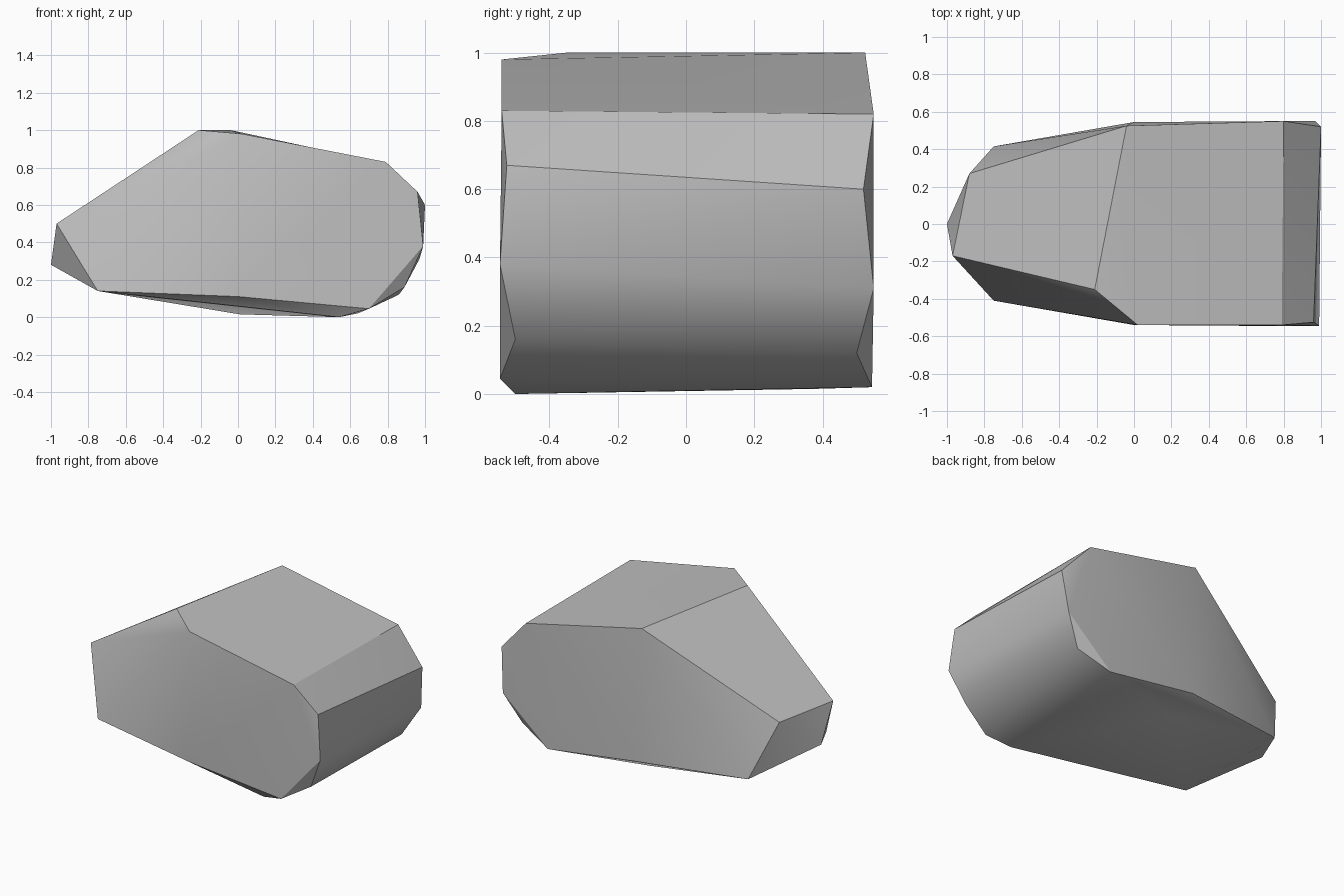
import bpy
import bmesh
import math

default = bpy.data.objects.get("Cube")
if default:
    bpy.data.objects.remove(default, do_unlink=True)

# Stone colour
stone = bpy.data.materials.new("stone_grey")
stone.use_nodes = True
grey = (0.52, 0.52, 0.52, 1)
stone.diffuse_color = grey
stone.node_tree.nodes["Principled BSDF"].inputs["Base Color"].default_value = grey

# Corner points of the boulder, grouped by side
front_rim = [(-.21, -.35, 1), (.02, -.54, .98), (.79, -.54, .83),
             (.96, -.525, .67), (.99, -.545, .38), (.89, -.5, .16),
             (.7, -.545, .045), (.54, -.5, 0), (0, -.54, .11),
             (-.75, -.41, .14)]
back_rim = [(-.04, .525, 1), (.8, .55, .82), (1, .52, .6),
            (.97, .55, .31), (.86, .5, .12), (.64, .545, .02),
            (0, .545, .11), (-.75, .415, .14)]
blunt_nose = [(-.97, -.17, .5), (-1, 0, .28), (-.88, .27, .5)]
underside = [(.01, .38, .015)]

# Wrap the corners in a convex skin
bm = bmesh.new()
for point in front_rim + back_rim + blunt_nose + underside:
    bm.verts.new(point)
bmesh.ops.convex_hull(bm, input=bm.verts[:])
bmesh.ops.dissolve_limit(bm, angle_limit=math.radians(1.5),
                         verts=bm.verts[:], edges=bm.edges[:])
bmesh.ops.recalc_face_normals(bm, faces=bm.faces[:])

# Smooth faces, crisp edges, except along the rounded lower end
for face in bm.faces:
    face.smooth = True
for edge in bm.edges:
    a, b = (v.co for v in edge.verts)
    along_y = abs(a.y - b.y) > 0.8
    rounded = along_y and max(a.z, b.z) < 0.45 and a.x > 0.3
    edge.smooth = rounded or edge.calc_face_angle(0) < math.radians(30)

mesh = bpy.data.meshes.new("boulder")
bm.to_mesh(mesh)
bm.free()
mesh.materials.append(stone)
boulder = bpy.data.objects.new("boulder", mesh)
bpy.context.scene.collection.objects.link(boulder)
